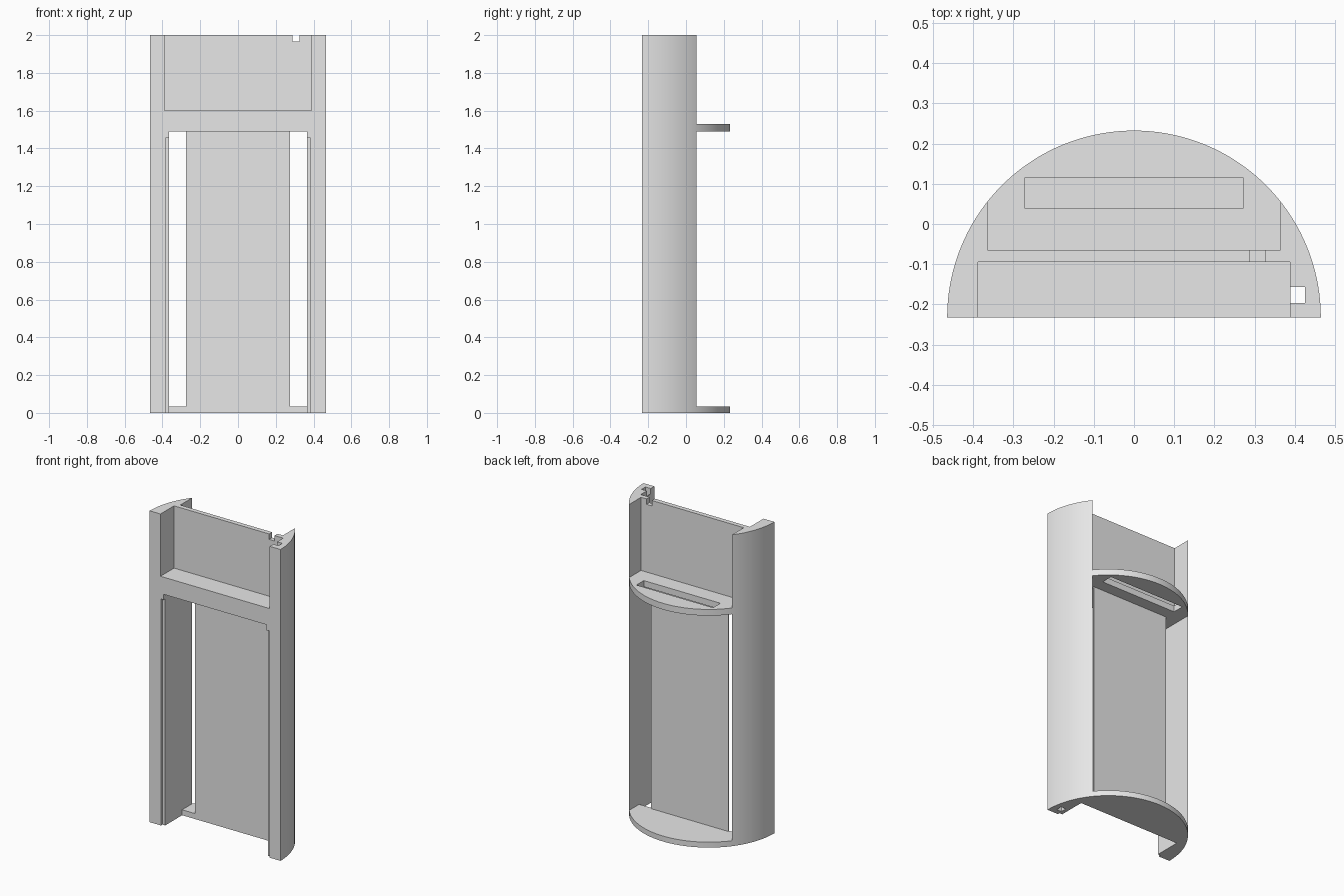
import bpy, bmesh
from math import pi, cos, sin, radians

cube = bpy.data.objects.get("Cube")
if cube:
    bpy.data.objects.remove(cube, do_unlink=True)

R = 0.465          # half-round radius
FRONT = -R / 2     # flat front plane
HEIGHT = 2.0
INNER = 0.365      # half width of the openings
FAR = 0.5          # overshoot for cutters

grey = bpy.data.materials.new("plain grey")
grey.use_nodes = True
grey.diffuse_color = (0.8, 0.8, 0.8, 1)
grey.node_tree.nodes["Principled BSDF"].inputs["Base Color"].default_value = (0.8, 0.8, 0.8, 1)


def prism(name, outline, z0, z1):
    """Extrude an xy outline from z0 to z1."""
    bm = bmesh.new()
    base = bm.faces.new([bm.verts.new((x, y, z0)) for x, y in outline])
    top = bmesh.ops.extrude_face_region(bm, geom=[base])["geom"]
    verts = [g for g in top if isinstance(g, bmesh.types.BMVert)]
    bmesh.ops.translate(bm, verts=verts, vec=(0, 0, z1 - z0))
    bmesh.ops.recalc_face_normals(bm, faces=bm.faces)
    mesh = bpy.data.meshes.new(name)
    bm.to_mesh(mesh)
    bm.free()
    mesh.materials.append(grey)
    obj = bpy.data.objects.new(name, mesh)
    bpy.context.collection.objects.link(obj)
    return obj


def box(name, x0, x1, y0, y1, z0, z1):
    return prism(name, [(x0, y0), (x1, y0), (x1, y1), (x0, y1)], z0, z1)


def cut(target, name, *bounds):
    """Subtract a box from the target."""
    cutter = box(name, *bounds)
    cutter.hide_render = True
    mod = target.modifiers.new(name, 'BOOLEAN')
    mod.operation = 'DIFFERENCE'
    mod.solver = 'EXACT'
    mod.object = cutter
    bpy.context.view_layer.objects.active = target
    bpy.ops.object.modifier_apply(modifier=mod.name)
    bpy.data.objects.remove(cutter, do_unlink=True)


# Half-round housing
SEGMENTS = 72
arc = [(R * cos(pi * i / SEGMENTS), FRONT + R * sin(pi * i / SEGMENTS))
       for i in range(SEGMENTS + 1)]
housing = prism("housing", arc, 0, HEIGHT)

# Upper front recess and upper rear bay, leaving a thin wall between
cut(housing, "front_recess", -0.388, 0.388, -FAR, -0.095, 1.6, HEIGHT + FAR)
cut(housing, "rear_bay", -INNER, INNER, -0.065, FAR, 1.53, HEIGHT + FAR)

# Lower opening right through, with a floor plate left at the rear
PANEL_FRONT = -0.046
cut(housing, "lower_opening", -INNER, INNER, -FAR, FAR, 0.035, 1.49)
cut(housing, "floor_front", -INNER, INNER, -FAR, PANEL_FRONT, -FAR, 0.1)

# Shallow rebates along the front opening
for side in (-1, 1):
    x0, x1 = sorted((side * 0.3, side * 0.385))
    cut(housing, "rebate", x0, x1, -FAR, FRONT + 0.015, -FAR, 1.455)

# Shelf slot, wall notch, and cable hole with its side channel
cut(housing, "shelf_slot", -0.272, 0.272, 0.04, 0.115, 1.4, 1.58)
cut(housing, "wall_notch", 0.288, 0.326, -0.15, -0.03, 1.965, HEIGHT + FAR)
cut(housing, "cable_hole", 0.39, 0.425, -0.196, -0.157, -FAR, HEIGHT + FAR)
cut(housing, "cable_channel", 0.35, 0.4, -0.196, -0.157, 1.965, HEIGHT + FAR)

# Thin panel standing on the floor plate
panel = box("centre_panel", -0.275, 0.275, PANEL_FRONT, -0.037, 0.035, 1.49)

# Smooth the curved back while keeping edges sharp
bpy.ops.object.select_all(action='DESELECT')
housing.select_set(True)
bpy.context.view_layer.objects.active = housing
bpy.ops.object.shade_smooth_by_angle(angle=radians(15))
